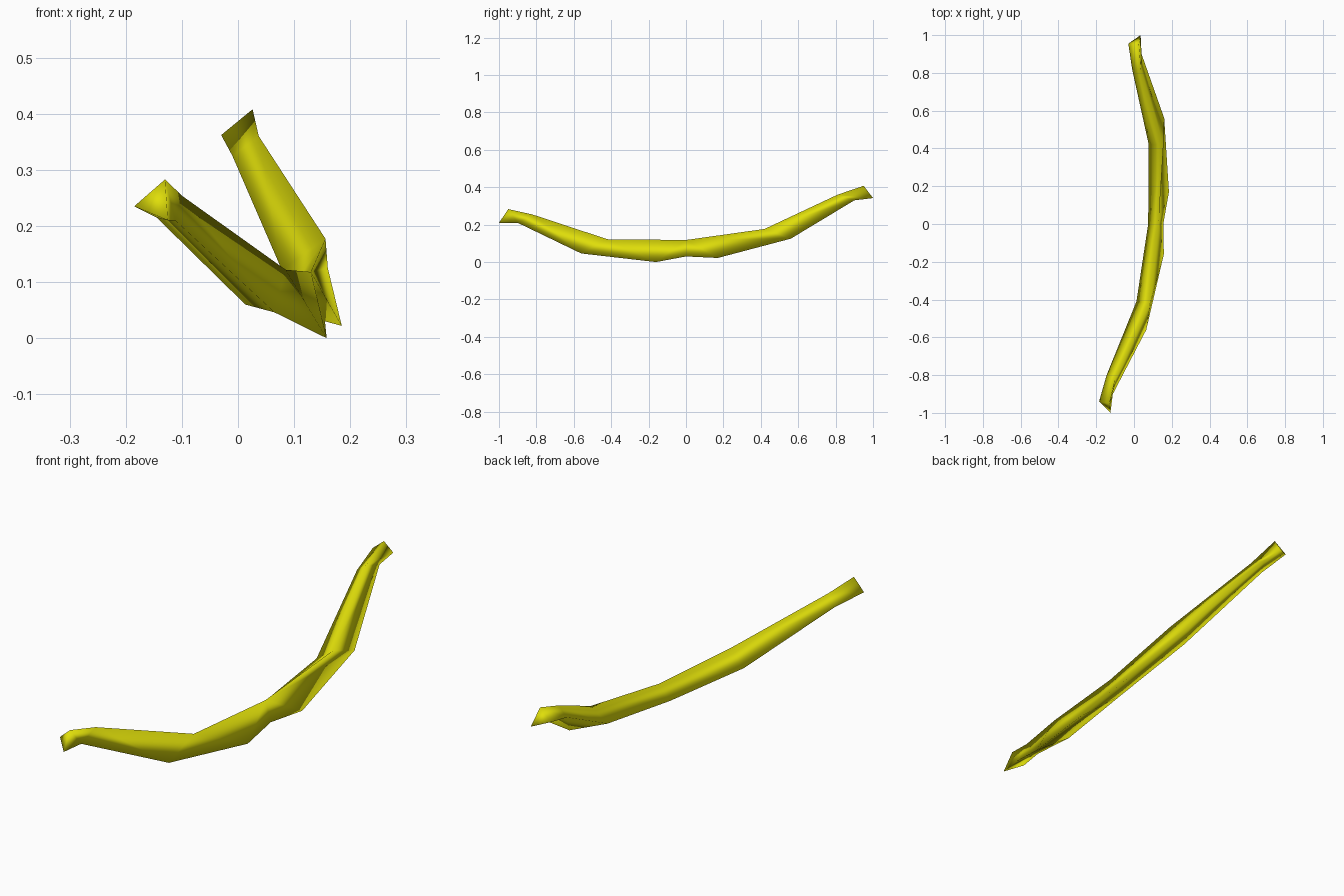
import bpy, bmesh

if "Cube" in bpy.data.objects:
    bpy.data.objects.remove(bpy.data.objects["Cube"])

# Yellow skin
mat = bpy.data.materials.new("yellow")
mat.diffuse_color = (0.74, 0.73, 0.003, 1)
mat.use_nodes = True
mat.node_tree.nodes["Principled BSDF"].inputs["Base Color"].default_value = mat.diffuse_color

# Triangular sections along the strand: left, top and lower right corners
mid_left, mid_top = (0.075, 0, 0.06), (0.13, 0, 0.118)
sections = [
    [(-0.185, -0.94, 0.235), (-0.13, -0.95, 0.283), (-0.125, -1, 0.21)],
    [(-0.145, -0.80, 0.215), (-0.10, -0.82, 0.254), (-0.112, -0.90, 0.21)],
    [(0.013, -0.41, 0.06), (0.085, -0.42, 0.122), (0.065, -0.56, 0.046)],
    [mid_left, mid_top, (0.158, -0.16, 0)],
    [mid_left, mid_top, (0.155, 0, 0.03)],
    [mid_left, mid_top, (0.185, 0.17, 0.022)],
    [(0.078, 0.42, 0.122), (0.156, 0.42, 0.177), (0.16, 0.56, 0.125)],
    [(-0.01, 0.82, 0.325), (0.037, 0.81, 0.36), (0.04, 0.90, 0.33)],
    [(-0.03, 0.955, 0.362), (0.026, 0.95, 0.408), (0.035, 1, 0.342)],
]

# Curved strand: bridge the sections and close both flared tips
bm = bmesh.new()
rings = [[bm.verts.new(p) for p in s] for s in sections]
for a, b in zip(rings, rings[1:]):
    for i in range(3):
        j = (i + 1) % 3
        quad = [a[i], a[j], b[j], b[i]]
        points = {tuple(v.co) for v in quad}
        if len(points) > 2:
            bm.faces.new(quad)
bm.faces.new(rings[0])
bm.faces.new(rings[-1])
bmesh.ops.remove_doubles(bm, verts=bm.verts, dist=0.0001)
bmesh.ops.recalc_face_normals(bm, faces=bm.faces)
for f in bm.faces:
    f.smooth = True

mesh = bpy.data.meshes.new("curved_strand")
bm.to_mesh(mesh)
bm.free()
mesh.materials.append(mat)
strand = bpy.data.objects.new("curved_strand", mesh)
bpy.context.collection.objects.link(strand)
